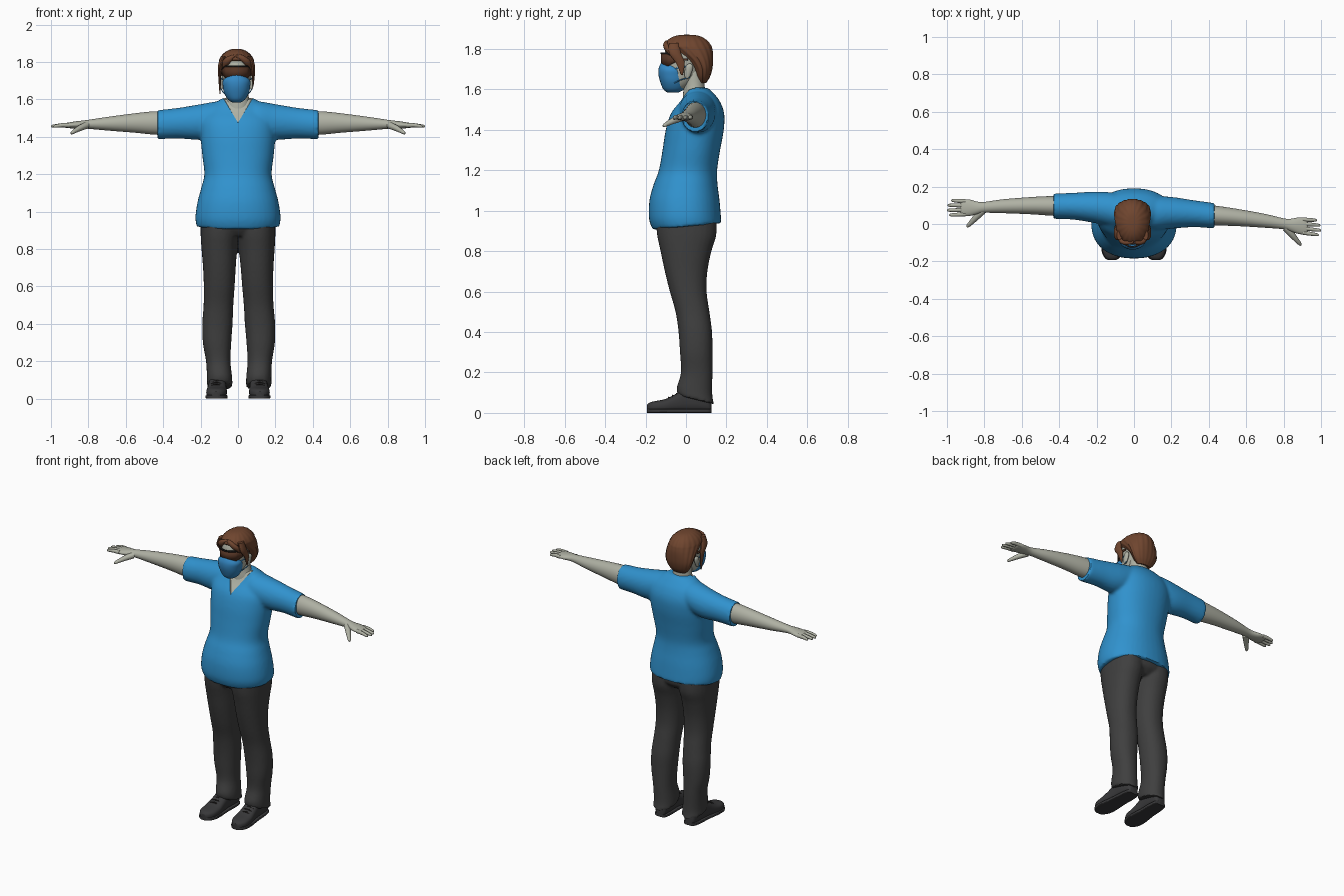
import bpy, bmesh, math
from mathutils import Vector

if "Cube" in bpy.data.objects:
    bpy.data.objects.remove(bpy.data.objects["Cube"])


def material(name, r, g, b):
    m = bpy.data.materials.new(name)
    m.diffuse_color = (r, g, b, 1)
    m.use_nodes = True
    m.node_tree.nodes["Principled BSDF"].inputs["Base Color"].default_value = m.diffuse_color
    return m


SKIN = material("pale_skin", .43, .44, .37)
BLUE = material("scrub_blue", .03, .29, .62)
MASKBLUE = material("mask_blue", .035, .25, .56)
PANTS = material("charcoal_cloth", .05, .05, .05)
SHOE = material("shoe_black", .04, .04, .042)
HAIR = material("brown_hair", .16, .06, .028)
LENS = material("dark_amber_lens", .09, .035, .018)
FRAME = material("black_frame", .015, .013, .012)
HX = -.008  # head centre line


def loft(bm, rings, n=28, e=2.0, sub=4, ripple=0.0, waves=10):
    """Skin a smooth tube through rings of (centre, u axis, v axis), with closed ends."""
    R = [[Vector(v) for v in r] for r in rings]
    path = []
    for i in range(len(R) - 1):
        p0, p1, p2, p3 = R[max(i - 1, 0)], R[i], R[i + 1], R[min(i + 2, len(R) - 1)]
        for k in range(sub):
            t = k / sub
            path.append([.5 * (2 * b + (c - a) * t + (2 * a - 5 * b + 4 * c - d) * t * t
                               + (3 * b - a - 3 * c + d) * t ** 3)
                         for a, b, c, d in zip(p0, p1, p2, p3)])
    path.append(R[-1])
    loops = []
    for c, u, v in path:
        vs = []
        for j in range(n):
            a = 2 * math.pi * j / n
            ca, sa = math.cos(a), math.sin(a)
            k = 1 + ripple * math.cos(waves * a)
            x = math.copysign(abs(ca) ** (2 / e), ca) * k
            y = math.copysign(abs(sa) ** (2 / e), sa) * k
            vs.append(bm.verts.new(c + u * x + v * y))
        loops.append(vs)
    for A, B in zip(loops, loops[1:]):
        for j in range(n):
            bm.faces.new((A[j], A[(j + 1) % n], B[(j + 1) % n], B[j]))
    bm.faces.new(loops[0])
    bm.faces.new(loops[-1])


def zring(z, x0, x1, y0, y1, tilt=0.0):
    return ((x0 + x1) / 2, (y0 + y1) / 2, z), ((x1 - x0) / 2, 0, 0), (0, (y1 - y0) / 2, tilt)


def finish(bm, name, mat, voxel=0, smooth=5):
    bmesh.ops.recalc_face_normals(bm, faces=bm.faces)
    me = bpy.data.meshes.new(name)
    bm.to_mesh(me)
    bm.free()
    me.materials.append(mat)
    ob = bpy.data.objects.new(name, me)
    bpy.context.collection.objects.link(ob)
    if voxel:  # weld overlapping tubes into one cloth skin
        m = ob.modifiers.new("weld", 'REMESH')
        m.mode, m.voxel_size = 'VOXEL', voxel
        s = ob.modifiers.new("soften", 'SMOOTH')
        s.factor, s.iterations = .5, smooth
        bpy.context.view_layer.update()
        dg = bpy.context.evaluated_depsgraph_get()
        new = bpy.data.meshes.new_from_object(ob.evaluated_get(dg))
        ob.modifiers.clear()
        ob.data = new
        if not new.materials:
            new.materials.append(mat)
    return ob


def tube(name, mat, rings, **kw):
    bm = bmesh.new()
    loft(bm, rings, **kw)
    return finish(bm, name, mat)


def arm_ring(s, x, y, z, ry, rz):
    """Ring across the x axis; the right arm swings slightly forward."""
    d = .05 + .1 * (x - .42) if s > 0 else 0
    return (s * x, y - d, z), (0, ry, 0), (0, 0, rz)


# Shirt: torso and two sleeves welded together
bm = bmesh.new()
torso = [(.922, .222, -.165, .175, .016), (.97, .228, -.183, .172, .01), (1.05, .217, -.181, .166, 0),
         (1.13, .196, -.16, .156, 0), (1.2, .18, -.134, .154, 0), (1.3, .191, -.116, .169, 0),
         (1.4, .2, -.1, .187, 0), (1.48, .2, -.075, .189, 0), (1.54, .17, -.03, .168, 0),
         (1.58, .125, -.008, .137, 0), (1.608, .08, 0, .108, 0)]
loft(bm, [zring(z, -rx, rx, a, b, t) for z, rx, a, b, t in torso], n=40, e=2.2)
for s in (-1, 1):
    loft(bm, [arm_ring(s, *p) for p in
              [(.43, .095, 1.465, .068, .078), (.32, .095, 1.473, .072, .082), (.2, .088, 1.48, .085, .095),
               (.1, .075, 1.5, .09, .09), (.03, .075, 1.5, .06, .07)]])
shirt = finish(bm, "scrub_shirt", BLUE, voxel=.01)

# V neckline: cut the two slanted edges and sink the skin between them
bm = bmesh.new()
bm.from_mesh(shirt.data)
for s in (-1, 1):
    fs = [f for f in bm.faces if f.calc_center_median().z > 1.44 and f.calc_center_median().y < .07
          and abs(f.calc_center_median().x) < .15]
    geom = set(fs) | {e for f in fs for e in f.edges} | {v for f in fs for v in f.verts}
    bmesh.ops.bisect_plane(bm, geom=list(geom), plane_co=(0, 0, 1.475), plane_no=(1, 0, -.6 * s))
vee = []
for f in bm.faces:
    c = f.calc_center_median()
    if c.y < .05 and abs(c.x) < .6 * (c.z - 1.475):
        vee.append(f)
        f.material_index = 1
bmesh.ops.inset_region(bm, faces=vee, thickness=.002, depth=-.006)
bm.to_mesh(shirt.data)
bm.free()
shirt.data.materials.append(SKIN)

# Arms and hands
for s, side in ((-1, "left"), (1, "right")):
    tube(side + "_arm", SKIN, [arm_ring(s, *p) for p in
         [(.38, .096, 1.473, .054, .063), (.45, .097, 1.474, .052, .062), (.55, .098, 1.474, .046, .052),
          (.7, .095, 1.47, .037, .036), (.8, .089, 1.467, .029, .024), (.84, .086, 1.465, .034, .021),
          (.88, .087, 1.463, .044, .018), (.92, .087, 1.461, .044, .013), (.93, .087, 1.461, .036, .006)]])
    bm = bmesh.new()
    for y, tip in ((.122, .978), (.099, .996), (.075, 1.0), (.052, .988)):
        ty = .087 + (y - .087) * 1.1
        loft(bm, [arm_ring(s, *p) for p in
                  [(.9, y, 1.462, .011, .012), (.94, (y + ty) / 2, 1.462, .0105, .011),
                   (tip - .01, ty, 1.457, .008, .008), (tip, ty, 1.456, .003, .003)]], n=12)
    thumb = []
    for x, y, z, r in ((.81, .07, 1.462, .02), (.845, .035, 1.447, .017), (.875, .003, 1.43, .012),
                       (.888, -.01, 1.422, .009), (.894, -.017, 1.419, .003)):
        c, _, v = arm_ring(s, x, y, z, r, r)
        thumb.append((c, (s * .7 * r, .7 * r, 0), v))
    loft(bm, thumb, n=12)
    finish(bm, side + "_fingers", SKIN)

# Trousers: two legs and hips welded together
leg = [(.065, -.166, -.03, -.04, .138, -.022), (.11, -.166, -.031, -.046, .13, -.015),
       (.2, -.171, -.04, -.025, .131, 0), (.3, -.188, -.036, -.03, .131, 0), (.4, -.191, -.029, -.037, .129, 0),
       (.5, -.184, -.025, -.052, .116, 0), (.6, -.183, -.018, -.08, .102, 0), (.7, -.187, -.012, -.105, .106, 0),
       (.8, -.195, -.005, -.126, .126, 0), (.88, -.2, .004, -.143, .15, 0), (.97, -.2, .01, -.15, .15, 0)]
bm = bmesh.new()
for s in (-1, 1):
    rows = []
    for z, a, b, y0, y1, t in leg:
        k = .017 * max(0, .85 - z) if s > 0 else 0
        rows.append(zring(z, *sorted((-s * a + k, -s * b + k)), y0, y1, t))
    loft(bm, rows, e=2.2)
loft(bm, [zring(.87, -.16, .16, -.11, .11), zring(.91, -.198, .198, -.14, .15), zring(.97, -.2, .2, -.15, .15)])
finish(bm, "trousers", PANTS, voxel=.009, smooth=3)

# Shoes: upper, sole, heel and laces
for s, side in ((-1, "left"), (1, "right")):
    upper, sole = [], []
    for y, r, h in ((.125, .025, .06), (.11, .038, .09), (.06, .045, .12), (0, .046, .12), (-.05, .05, .09),
                    (-.1, .055, .065), (-.15, .052, .055), (-.18, .036, .047), (-.193, .018, .035)):
        x = s * (.112 - .04 * (y + .05))
        upper.append(((x, y, h / 2 + .004), (r, 0, 0), (0, 0, h / 2)))
        sole.append(((x, y, .01), (r + .004, 0, 0), (0, 0, .01)))
    bm = bmesh.new()
    loft(bm, upper, e=2.7)
    finish(bm, side + "_shoe", SHOE)
    tube(side + "_sole", SHOE, sole, e=6)
    bm = bmesh.new()
    for y, z in ((-.045, .094), (-.065, .085), (-.085, .075)):
        loft(bm, [((s * .115 + d, y, z - .008 * abs(d) / .03), (0, .005, 0), (0, 0, .005))
                  for d in (-.03, 0, .03)], n=8)
    finish(bm, side + "_laces", FRAME)

# Neck, face and ears
tube("neck", SKIN, [zring(1.5, -.07, .07, -.02, .1), zring(1.57, -.068, .068, -.015, .098),
                    zring(1.62, -.062, .056, -.012, .092), zring(1.7, -.06, .05, -.02, .09)])
tube("face", SKIN, [zring(z, HX - r, HX + r, a, b) for z, r, a, b in
     [(1.595, .025, -.09, -.03), (1.61, .045, -.105, .01), (1.65, .064, -.11, .06), (1.7, .073, -.111, .09),
      (1.76, .077, -.109, .1), (1.81, .072, -.095, .1), (1.84, .05, -.06, .07), (1.85, .02, -.02, .03)]])
for s, side in ((-1, "left"), (1, "right")):
    tube(side + "_ear", SKIN, [((HX + s * .08, .012 + (z - 1.69) * .2, z), (w * .6, 0, 0), (0, w, 0))
                               for z, w in ((1.652, .004), (1.66, .012), (1.69, .019), (1.715, .018), (1.727, .005))],
         n=14)

# Hair: rippled cap, side locks and parted fringe
tube("hair_cap", HAIR, [zring(z, HX - r, HX + r, a, b) for z, r, a, b in
     [(1.632, .045, .06, .1), (1.66, .072, .047, .118), (1.7, .09, .032, .13), (1.74, .096, .0, .134),
      (1.775, .096, -.05, .134), (1.8, .093, -.088, .13), (1.815, .09, -.108, .125), (1.838, .076, -.096, .108),
      (1.857, .054, -.07, .082), (1.867, .032, -.04, .052), (1.87, .008, -.005, .012)]],
     n=72, ripple=.018, waves=18)
bm = bmesh.new()
for s, low in ((-1, 1.63), (1, 1.67)):
    loft(bm, [((HX + s * .07, -.06, 1.83), (.014, 0, 0), (0, .025, 0)),
              ((HX + s * .085, -.055, 1.78), (.014, 0, 0), (0, .03, 0)),
              ((HX + s * .09, -.028, 1.73), (.008, 0, 0), (0, .022, 0)),
              ((HX + s * .088, -.02, low), (.003, 0, 0), (0, .004, 0))], n=14)
    loft(bm, [((HX + s * .005, -.095, 1.832), (.01, 0, .01), (0, .012, 0)),
              ((HX + s * .035, -.1, 1.818), (s * .008, 0, .014), (0, .013, 0)),
              ((HX + s * .06, -.088, 1.795), (s * .013, 0, .012), (0, .015, 0)),
              ((HX + s * .078, -.065, 1.765), (.005, 0, .003), (0, .008, 0))], n=14)
finish(bm, "hair_locks", HAIR)


def band(name, mat, rx, ry, half, zc, span, thick):
    """Curved strip around the front of the face; half(a) and zc(a) shape it by angle."""
    bm = bmesh.new()
    prev = None
    for i in range(49):
        a = math.radians(-span + 2 * span * i / 48)
        p = Vector((HX + rx * math.sin(a), -.01 - ry * math.cos(a), 0))
        cur = [bm.verts.new(p + Vector((0, 0, zc(a) + k * half(a)))) for k in (-1, 1)]
        if prev:
            bm.faces.new((prev[0], cur[0], cur[1], prev[1]))
        prev = cur
    ob = finish(bm, name, mat)
    m = ob.modifiers.new("thickness", 'SOLIDIFY')
    m.thickness, m.offset = thick, 0
    return ob


# Wraparound glasses: lens, brow rim and temples in one strip
def lens_half(a):
    d = abs(math.degrees(a))
    return .03 if d < 45 else max(.006, .03 - (d - 45) * .0008)


band("lens", LENS, .083, .11, lens_half, lambda a: 1.745 + .1 * (.03 - lens_half(a)), 100, .006)
band("brow_rim", FRAME, .084, .112, lambda a: .004,
     lambda a: 1.748 + lens_half(a), 75, .008)

# Face mask and ear straps
tube("face_mask", MASKBLUE, [zring(z, HX - r, HX + r, a, b) for z, r, a, b in
     [(1.583, .022, -.09, -.04), (1.6, .046, -.112, -.01), (1.635, .066, -.127, .0), (1.67, .073, -.136, .0),
      (1.7, .073, -.136, -.01), (1.722, .05, -.128, -.04), (1.733, .02, -.12, -.07)]], e=2.1)
bm = bmesh.new()
for s in (-1, 1):
    for z0, z1 in ((1.7, 1.715), (1.63, 1.66)):
        loft(bm, [((HX + s * x, y, z), (.0025, 0, 0), (0, 0, .003)) for x, y, z in
                  ((.062, -.06, z0), (.076, -.03, (z0 + z1) / 2), (.084, .02, z1))], n=8)
finish(bm, "mask_straps", MASKBLUE)

# Smooth shading with crisp edges
for ob in bpy.context.scene.objects:
    ob.select_set(True)
    bpy.context.view_layer.objects.active = ob
bpy.ops.object.shade_smooth_by_angle(angle=math.radians(40))
